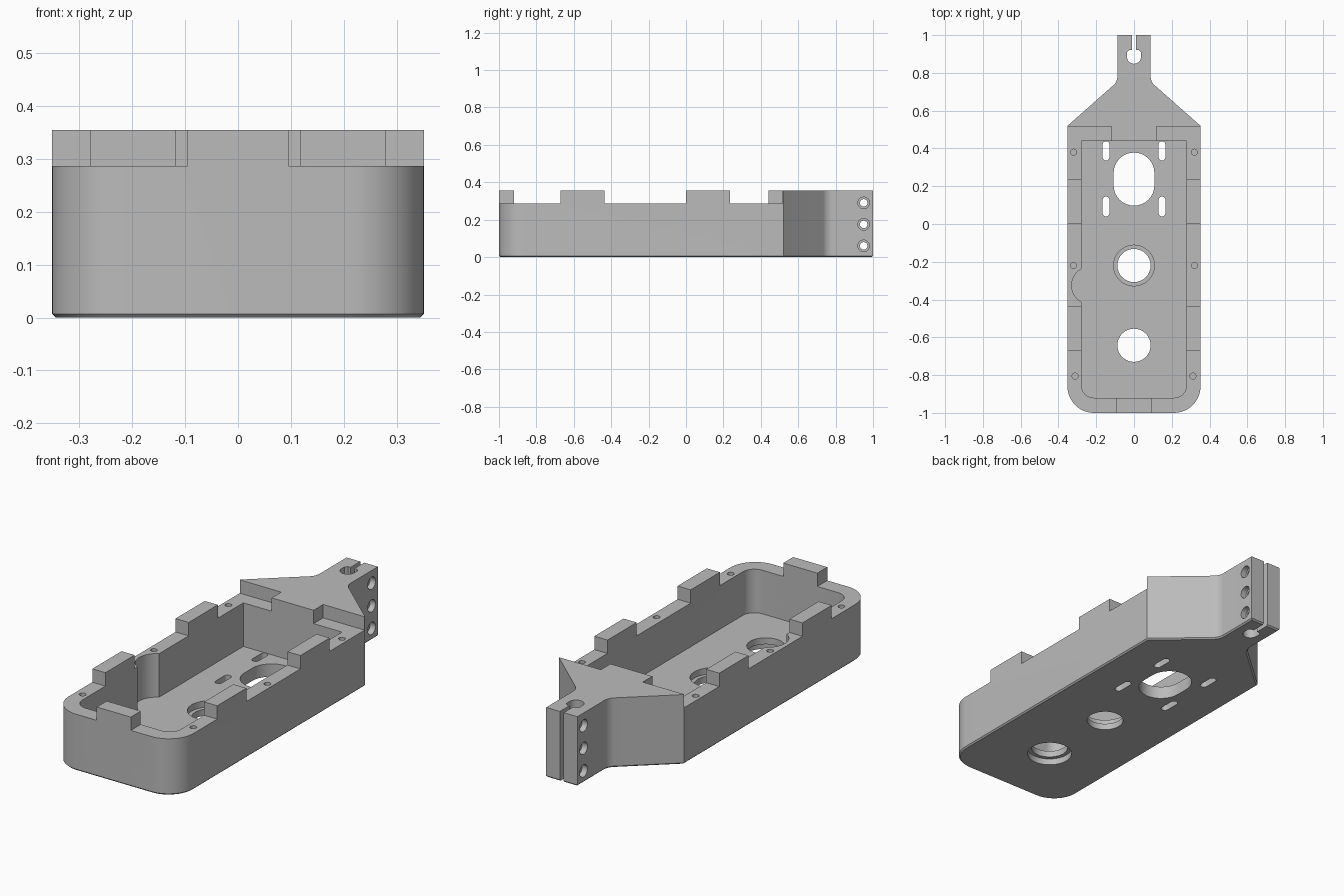
import bpy, bmesh
from math import cos, sin, radians

cube = bpy.data.objects.get("Cube")
if cube:
    bpy.data.objects.remove(cube, do_unlink=True)

TOP, RIM, FLOOR = 0.355, 0.287, 0.065

grey = bpy.data.materials.new("mid_grey")
grey.use_nodes = True
grey.diffuse_color = (0.5, 0.5, 0.5, 1)
grey.node_tree.nodes["Principled BSDF"].inputs["Base Color"].default_value = (0.5, 0.5, 0.5, 1)


def arc(cx, cy, r, start, end, steps=12):
    angles = [radians(start + (end - start) * i / steps) for i in range(steps + 1)]
    return [(cx + r * cos(a), cy + r * sin(a)) for a in angles]


def mirrored(half):
    return half + [(-x, y) for x, y in reversed(half)]


def circle(cx, cy, r):
    return arc(cx, cy, r, 0, 360, 32)[:-1]


def slot(cx, y0, y1, r):
    return arc(cx, y1 - r, r, 0, 180, 16) + arc(cx, y0 + r, r, 180, 360, 16)


def rect(x0, x1, y0, y1):
    return [(x0, y0), (x1, y0), (x1, y1), (x0, y1)]


def prism(name, outline, z0, z1, along_x=False, chamfer=0):
    """Extrude an outline upward, or along x when the outline is given as (y, z)."""
    bm = bmesh.new()
    place = (lambda a, b: (z0, a, b)) if along_x else (lambda a, b: (a, b, z0))
    base = bm.faces.new([bm.verts.new(place(a, b)) for a, b in outline])
    grown = bmesh.ops.extrude_face_region(bm, geom=[base], use_keep_orig=True)
    verts = [g for g in grown["geom"] if isinstance(g, bmesh.types.BMVert)]
    bmesh.ops.translate(bm, verts=verts, vec=(z1 - z0, 0, 0) if along_x else (0, 0, z1 - z0))
    bmesh.ops.recalc_face_normals(bm, faces=bm.faces)
    if chamfer:
        edges = [e for e in bm.edges if all(v.co.z < z0 + 0.001 for v in e.verts)]
        bmesh.ops.bevel(bm, geom=edges, offset=chamfer, segments=1, affect='EDGES')
    mesh = bpy.data.meshes.new(name)
    bm.to_mesh(mesh)
    bm.free()
    mesh.materials.append(grey)
    obj = bpy.data.objects.new(name, mesh)
    bpy.context.collection.objects.link(obj)
    return obj


# Outer body: rounded front, straight sides, tapering back to a narrow clamp neck
half = arc(0.212, -0.86, 0.14, -90, 0) + [(0.352, 0.52)]
half += arc(0.152, 0.782, 0.064, 229, 180, 8) + [(0.088, 1.0)]
housing = prism("housing", mirrored(half), 0, TOP, chamfer=0.007)
bpy.context.view_layer.objects.active = housing
housing.select_set(True)


def cut(outline, z0, z1, along_x=False):
    cutter = prism("cutter", outline, z0, z1, along_x)
    cutter.hide_render = True
    mod = housing.modifiers.new("cut", 'BOOLEAN')
    mod.operation = 'DIFFERENCE'
    mod.solver = 'EXACT'
    mod.object = cutter
    bpy.ops.object.modifier_apply(modifier=mod.name)
    bpy.data.objects.remove(cutter, do_unlink=True)


# Main cavity with a round relief in one side wall
cavity = arc(0.213, -0.855, 0.065, -90, 0) + [(0.278, 0.44), (-0.278, 0.44)]
cavity += arc(-0.23, -0.325, 0.1, 118.7, 241.3, 16)
cavity += arc(-0.213, -0.855, 0.065, 180, 270)
cut(cavity, FLOOR, 0.5)

for side in (-1, 1):
    # Lowered rim between the raised tabs
    for x, y0, y1 in ((0.096, -1.1, -0.67), (0.2, -0.435, 0), (0.118, 0.235, 0.517)):
        cut(rect(min(side * x, side * 0.4), max(side * x, side * 0.4), y0, y1), RIM, 0.5)
    # Screw holes in the rim
    for x, y in ((0.32, 0.38), (0.32, -0.22), (0.312, -0.805)):
        cut(circle(side * x, y, 0.016), 0.12, 0.4)
    # Small mounting slots in the floor
    for y0, y1 in ((0.04, 0.145), (0.336, 0.438)):
        cut(slot(side * 0.148, y0, y1, 0.018), -0.1, 0.1)

# Floor openings, two of them stepped
cut(slot(0, 0.097, 0.378, 0.108), -0.1, 0.15)
cut(circle(0, -0.22, 0.088), -0.1, 0.15)
cut(circle(0, -0.22, 0.108), FLOOR / 2, 0.15)
cut(circle(0, -0.642, 0.088), -0.1, 0.15)
cut(circle(0, -0.642, 0.108), -0.1, FLOOR / 2)

# Clamp: vertical bore with a flat back, and a slit to the rear
cut(arc(0, 0.885, 0.037, 180, 360, 16) + [(0.037, 0.91), (0.025, 0.922), (-0.025, 0.922), (-0.037, 0.91)], -0.1, 0.5)
cut(rect(-0.011, 0.011, 0.9, 1.1), -0.1, 0.5)

# Clamp cross holes, counterbored on both sides
for z in (0.06, 0.175, 0.29):
    cut(circle(0.95, z, 0.02), -0.2, 0.2, True)
    cut(circle(0.95, z, 0.031), 0.058, 0.2, True)
    cut(circle(0.95, z, 0.031), -0.2, -0.058, True)

bpy.ops.object.shade_smooth_by_angle(angle=radians(30))
